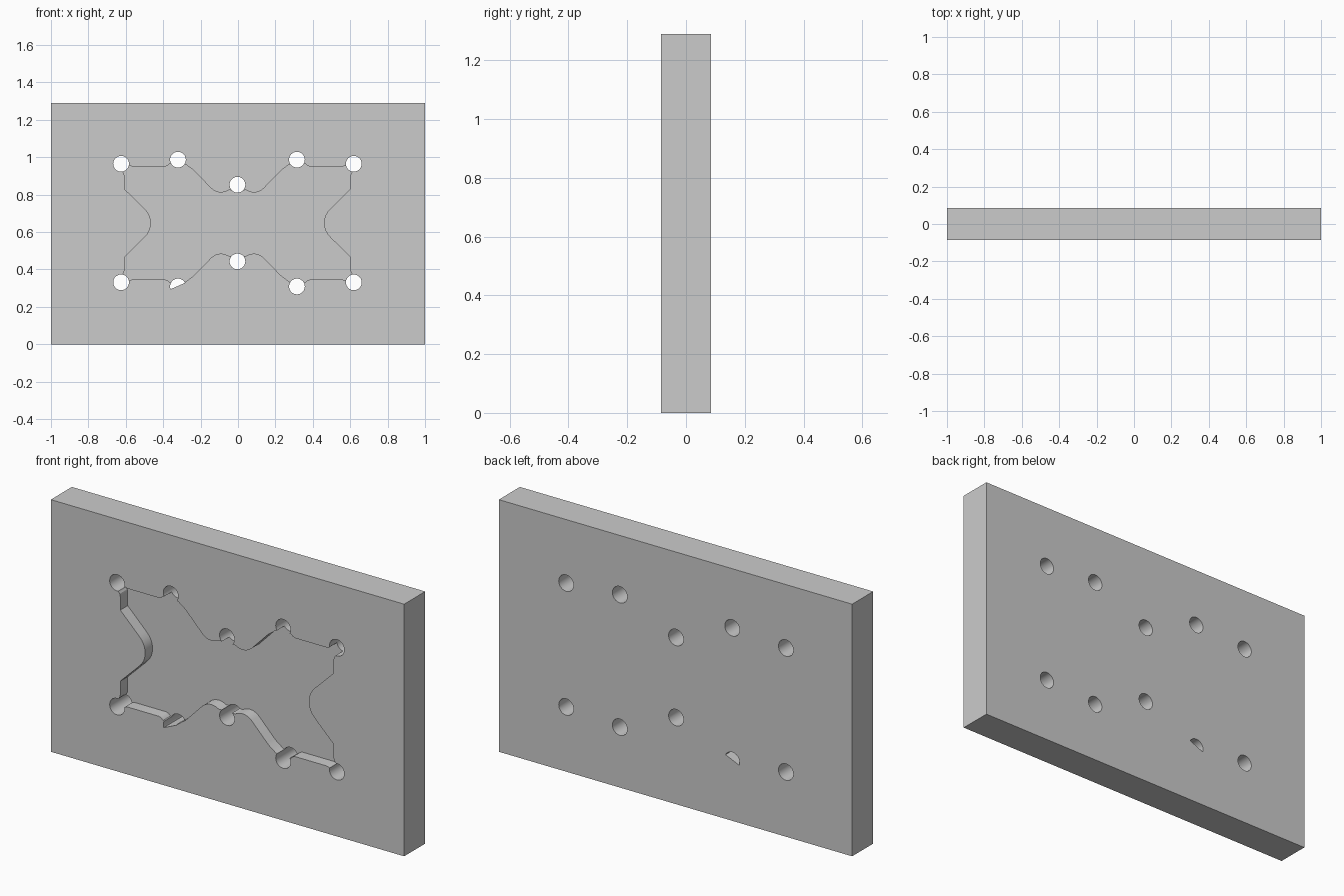
import bpy, bmesh, math

if "Cube" in bpy.data.objects:
    bpy.data.objects.remove(bpy.data.objects["Cube"])

W, T, H = 2.0, 0.17, 1.29      # plate size
CX, CZ = -0.003, 0.648         # pocket centre
DEPTH, R = 0.06, 0.042         # pocket depth, hole radius


def add_prisms(name, outlines, y0, y1):
    """Extrude closed x/z outlines from y0 to y1 as one object."""
    bm = bmesh.new()
    for pts in outlines:
        face = bm.faces.new([bm.verts.new((x, y0, z)) for x, z in pts])
        ext = bmesh.ops.extrude_face_region(bm, geom=[face])
        for v in ext["geom"]:
            if isinstance(v, bmesh.types.BMVert):
                v.co.y = y1
    bmesh.ops.recalc_face_normals(bm, faces=bm.faces)
    me = bpy.data.meshes.new(name)
    bm.to_mesh(me)
    bm.free()
    ob = bpy.data.objects.new(name, me)
    bpy.context.collection.objects.link(ob)
    return ob


def arc(x, z, a0, a1, n):
    return [(x + R * math.cos(math.radians(a0 + (a1 - a0) * i / n)),
             z + R * math.sin(math.radians(a0 + (a1 - a0) * i / n))) for i in range(n)]


def cut(target, cutter):
    cutter.hide_render = True
    m = target.modifiers.new("cut", "BOOLEAN")
    m.operation, m.solver, m.object = "DIFFERENCE", "EXACT", cutter
    bpy.context.view_layer.objects.active = target
    bpy.ops.object.modifier_apply(modifier=m.name)
    bpy.data.objects.remove(cutter)


# Plate
plate = add_prisms("plate", [[(-W / 2, 0), (W / 2, 0), (W / 2, H), (-W / 2, H)]], -T / 2, T / 2)

# Pocket outline: one quarter, mirrored left-right and top-bottom
quarter = [(0.03, 0.175), (0.046, 0.176), (0.065, 0.167), (0.085, 0.163), (0.105, 0.165),
           (0.123, 0.172), (0.14, 0.185), (0.227, 0.275), (0.24, 0.287), (0.255, 0.297),
           (0.275, 0.313), (0.3, 0.32), (0.34, 0.32), (0.362, 0.318), (0.372, 0.308),
           (0.385, 0.303), (0.565, 0.303), (0.578, 0.307), (0.587, 0.316), (0.61, 0.316),
           (0.62, 0.29), (0.615, 0.275), (0.607, 0.265), (0.604, 0.252), (0.604, 0.182),
           (0.5, 0.08), (0.482, 0.06), (0.47, 0.038), (0.464, 0.015)]
right = quarter + [(x, -z) for x, z in reversed(quarter)]
outline = right + [(-x, z) for x, z in reversed(right)]
pocket = add_prisms("pocket_cutter", [[(CX + x, CZ + z) for x, z in outline]], -T, -T / 2 + DEPTH)
cut(plate, pocket)

# Through holes; the lower left inner one is only a half circle
holes = []
for hx, hz in [(-0.622, 0.317), (-0.318, 0.339), (0, 0.205), (0.318, 0.339), (0.622, 0.317)]:
    for s in (1, -1):
        half = s < 0 and hx == -0.318
        if half:
            holes.append(arc(CX + hx, CZ + s * hz, 27, 200, 20) + arc(CX + hx, CZ + s * hz, 200, 200, 1))
        else:
            holes.append(arc(CX + hx, CZ + s * hz, 0, 360, 40))
cut(plate, add_prisms("hole_cutter", holes, -T, T))

plate.select_set(True)
bpy.context.view_layer.objects.active = plate
bpy.ops.object.shade_smooth_by_angle(angle=math.radians(25))
